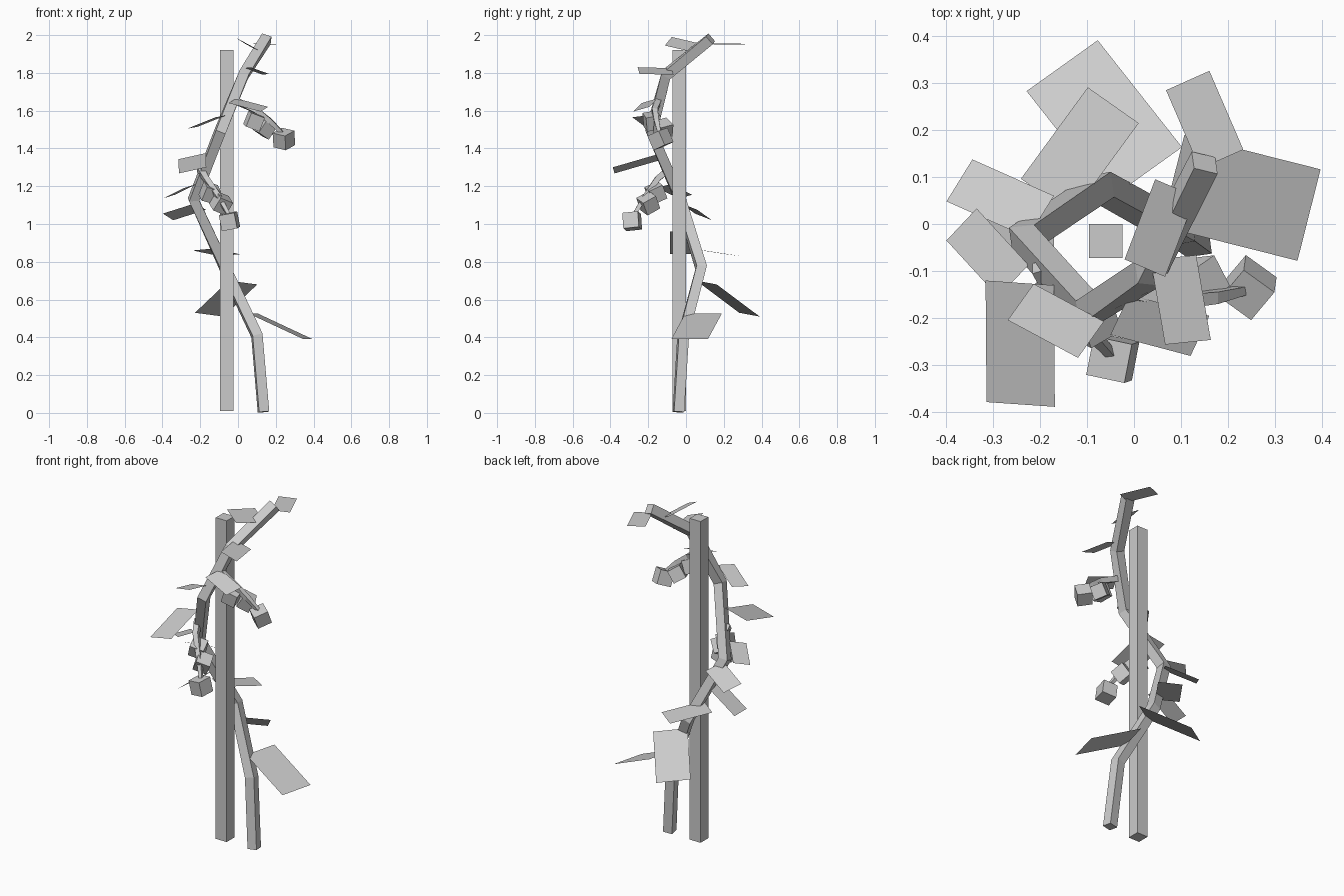
import bpy, math
from mathutils import Vector, Euler


def make(name, verts, faces):
    mesh = bpy.data.meshes.new(name)
    mesh.from_pydata([tuple(v) for v in verts], [], faces)
    mesh.update()
    ob = bpy.data.objects.new(name, mesh)
    bpy.context.collection.objects.link(ob)
    return ob


def sweep(name, path, widths, twist=0.0):
    """Square tube along a polyline, closed at both ends."""
    pts = [Vector(p) for p in path]
    n = len(pts)
    verts, faces = [], []
    c, s = math.cos(twist), math.sin(twist)
    for i, p in enumerate(pts):
        t = Vector((0, 0, 0))
        if i > 0:
            t += (p - pts[i - 1]).normalized()
        if i < n - 1:
            t += (pts[i + 1] - p).normalized()
        t.normalize()
        ref = Vector((c, s, 0))
        u = (ref - t * ref.dot(t)).normalized()
        v = t.cross(u)
        h = widths[i] / 2
        verts += [p + u * a * h + v * b * h for a, b in ((-1, -1), (1, -1), (1, 1), (-1, 1))]
    for i in range(n - 1):
        for k in range(4):
            a, b = i * 4 + k, i * 4 + (k + 1) % 4
            faces.append((a, b, b + 4, a + 4))
    faces += [(3, 2, 1, 0), tuple(range(4 * n - 4, 4 * n))]
    return make(name, verts, faces)


def leaf(name, a, b, c):
    """Flat four-sided leaf from three corners; b is the shared one."""
    a, b, c = Vector(a), Vector(b), Vector(c)
    return make(name, [a, b, c, a + c - b], [(0, 1, 2, 3)])


def fruit(name, centre, size, rot):
    bpy.ops.mesh.primitive_cube_add(size=size, location=centre,
                                    rotation=[math.radians(r) for r in rot])
    bpy.context.object.name = name


# support stake
sweep("stake", [(-.06, -.036, .01), (-.06, -.036, 1.92)], [.072, .072])

# main stem winding round the stake
sweep("stem", [(.135, -.04, .005), (.10, -.015, .41), (-.07, .08, .77),
               (-.235, -.03, 1.13), (-.095, -.185, 1.49), (.03, -.105, 1.79),
               (.15, .13, 1.98)], [.054] * 7, math.radians(8))

# leaves, bottom to top
leaves = [
    ((.396, .116, .39), (.347, -.078, .39), (.058, -.005, .525)),
    ((-.077, .39, .51), (-.228, .282, .53), (-.049, .055, .70)),
    ((-.098, .29, .83), (.01, .214, .84), (-.132, .02, .87)),
    ((-.34, .03, .84), (-.34, -.085, .84), (-.17, -.085, .96)),
    ((-.398, .048, 1.055), (-.343, .137, 1.02), (-.17, .06, 1.075)),
    ((-.398, -.035, 1.135), (-.334, .033, 1.155), (-.224, -.087, 1.21)),
    ((-.313, -.378, 1.268), (-.168, -.388, 1.30), (-.17, -.13, 1.375)),
    ((-.213, -.127, 1.515), (-.268, -.204, 1.505), (-.119, -.284, 1.565)),
    ((-.05, -.235, 1.64), (-.01, -.15, 1.665), (.16, -.195, 1.62)),
    ((.066, -.256, 1.83), (.163, -.246, 1.795), (.132, -.066, 1.79)),
    ((.066, -.112, 1.945), (-.02, -.075, 1.99), (.045, .095, 1.95)),
    ((.068, .284, 1.955), (.16, .325, 1.95), (.232, .158, 1.95)),
]
for i, corners in enumerate(leaves):
    leaf(f"leaf_{i + 1}", *corners)

# fruit trusses: thin stalk with three cube fruits
trusses = {
    "upper": ([(-.03, -.145, 1.66), (.10, -.165, 1.60), (.17, -.155, 1.545), (.235, -.14, 1.48)],
              [((.085, -.18, 1.545), .078, (10, 20, 15)),
               ((.14, -.12, 1.505), .075, (15, 30, 35)),
               ((.243, -.135, 1.45), .082, (12, -20, 50))]),
    "lower": ([(-.20, -.09, 1.29), (-.17, -.15, 1.24), (-.10, -.22, 1.14), (-.05, -.275, 1.05)],
              [((-.15, -.16, 1.165), .08, (25, 15, 20)),
               ((-.09, -.20, 1.11), .08, (30, 20, 30)),
               ((-.045, -.285, 1.015), .084, (6, -10, -12))]),
}
for key, (path, fruits) in trusses.items():
    sweep(key + "_truss_stalk", path, [.034, .03, .026, .018])
    for i, (c, s, r) in enumerate(fruits):
        fruit(f"{key}_fruit_{i + 1}", c, s, r)
